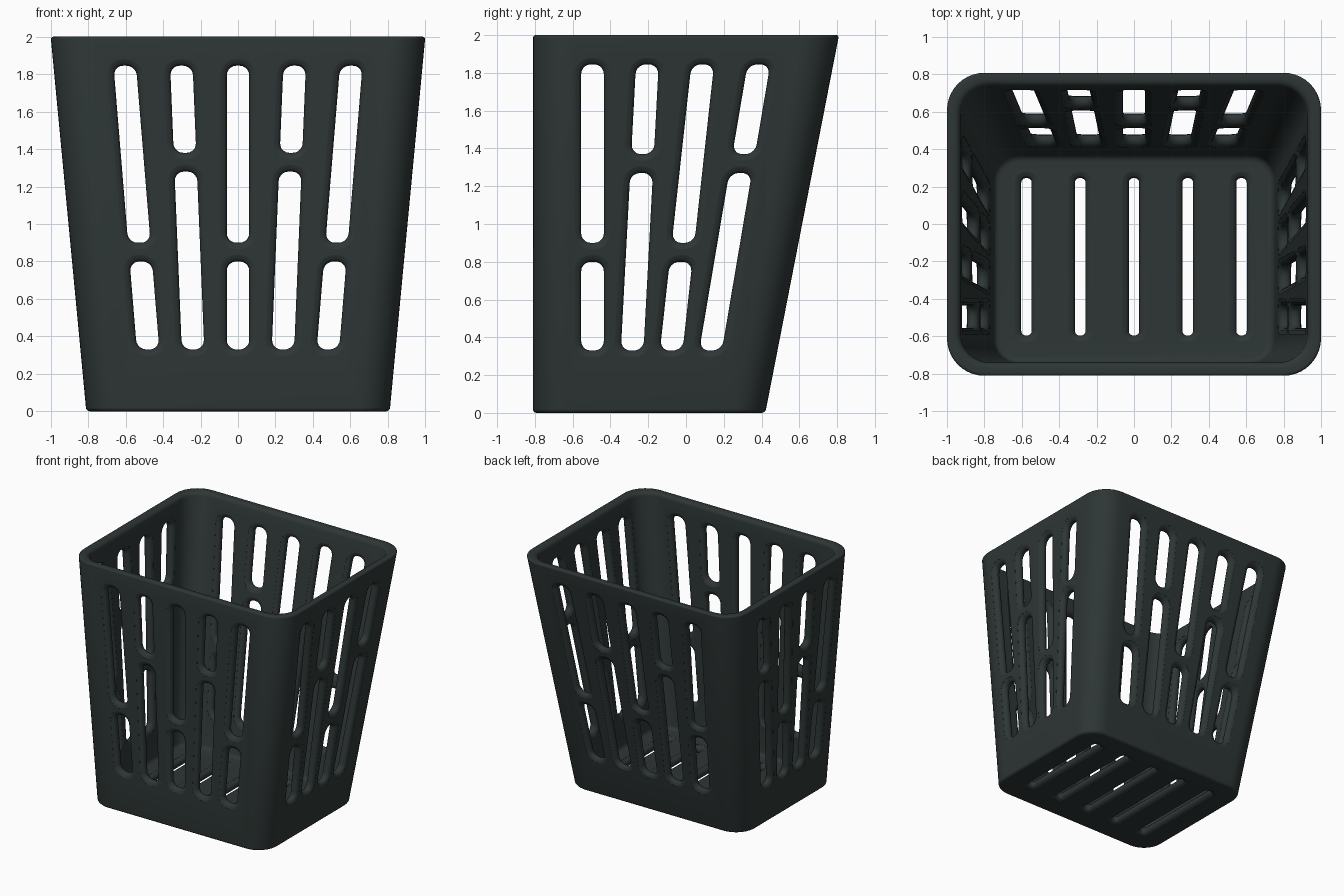
import bpy, bmesh
from math import sin, cos, pi, sqrt

cube = bpy.data.objects.get("Cube")
if cube:
    bpy.data.objects.remove(cube)

WALL = 0.07        # wall and floor thickness
ROUND = 0.035      # rounding of the slot edges
FRONT = -0.81      # the front wall is upright


def half_width(z):
    return 0.81 + 0.095 * z


def back(z):
    return 0.42 + 0.195 * z


def rounded_rect(x0, x1, y0, y1, r, steps):
    """Counter-clockwise outline with rounded corners."""
    pts = []
    corners = [(x1 - r, y1 - r), (x0 + r, y1 - r), (x0 + r, y0 + r), (x1 - r, y0 + r)]
    for q, (cx, cy) in enumerate(corners):
        for i in range(steps + 1):
            a = (q + i / steps) * pi / 2
            pts.append((cx + r * cos(a), cy + r * sin(a)))
    return pts


def loft(bm, rings):
    """Closed solid through a list of point rings, capped at both ends."""
    loops = [[bm.verts.new(p) for p in ring] for ring in rings]
    faces = [bm.faces.new(loops[0]), bm.faces.new(loops[-1])]
    n = len(loops[0])
    for a, b in zip(loops, loops[1:]):
        for i in range(n):
            j = (i + 1) % n
            faces.append(bm.faces.new((a[i], a[j], b[j], b[i])))
    bmesh.ops.recalc_face_normals(bm, faces=faces)


def make_object(name, bm):
    mesh = bpy.data.meshes.new(name)
    bm.to_mesh(mesh)
    bm.free()
    obj = bpy.data.objects.new(name, mesh)
    bpy.context.collection.objects.link(obj)
    return obj


# Basket shell: up the outside, over the rim, down the inside to the floor
def basket_ring(z, inset):
    w = half_width(z) - inset
    radius = 0.17 + 0.015 * z - inset * 0.6
    return [(x, y, z) for x, y in
            rounded_rect(-w, w, FRONT + inset, back(z) - inset, radius, 10)]


def arc(cz, ci, r, start, end, steps=5):
    """Rings following a rounded edge, as (z, inset) pairs."""
    angles = [start + (end - start) * i / steps for i in range(steps + 1)]
    return [(cz + r * sin(a), ci - r * cos(a)) for a in angles]


profile = arc(0.02, 0.02, 0.02, -pi / 2, 0)
profile += arc(1.985, 0.015, 0.015, 0, pi / 2)
profile += arc(1.97, WALL - 0.03, 0.03, pi / 2, pi)
profile += arc(WALL + 0.03, WALL + 0.03, 0.03, 0, -pi / 2)
bm = bmesh.new()
loft(bm, [basket_ring(z, inset) for z, inset in profile])
basket = make_object("basket", bm)

# Slot cutters: flared on both wall faces so the bars come out rounded
layers = [(-0.02, ROUND), (0.001, ROUND)]
for i in range(1, 10):
    d = WALL * i / 10
    e = min(d, WALL - d)
    layers.append((d, ROUND - sqrt(ROUND ** 2 - (ROUND - e) ** 2)))
layers += [(WALL - 0.001, ROUND), (WALL + 0.02, ROUND)]


def cut_slot(bm, half, v0, v1, centre, place):
    rings = []
    for depth, grow in layers:
        outline = rounded_rect(-half - grow, half + grow, v0 - grow, v1 + grow,
                               half * 0.85 + grow, 5)
        rings.append([place(u + centre(v), v, depth) for u, v in outline])
    loft(bm, rings)


def cut_column(bm, low, high, bridge, place):
    """Two slots, one above the other, leaning from low to high."""
    def centre(z):
        return low + (high - low) * (z - 0.33) / 1.51
    for z0, z1 in ((0.33, bridge - 0.05), (bridge + 0.05, 1.845)):
        cut_slot(bm, 0.06, z0, z1, centre, place)


bm = bmesh.new()
# Front and back walls
for place in (lambda u, z, d: (u, FRONT + d, z),
              lambda u, z, d: (u, back(z) - d, z)):
    for k in range(-2, 3):
        cut_column(bm, 0.24 * k, 0.302 * k, 1.33 if k % 2 else 0.85, place)
# Side walls
side_columns = [(-0.495, -0.495), (-0.285, -0.205), (-0.078, 0.088), (0.13, 0.385)]
for side in (-1, 1):
    for k, (low, high) in enumerate(side_columns):
        cut_column(bm, low, high, 1.32 if k % 2 else 0.85,
                   lambda u, z, d: (side * (half_width(z) - d), u, z))
# Floor
for k in range(-2, 3):
    cut_slot(bm, 0.028, -0.595, 0.245, lambda v: 0.287 * k,
             lambda u, v, d: (u, v, d))
cutter = make_object("slot_cutter", bm)
cutter.hide_render = True

bpy.context.view_layer.objects.active = basket
basket.select_set(True)
mod = basket.modifiers.new("slots", 'BOOLEAN')
mod.operation = 'DIFFERENCE'
mod.solver = 'EXACT'
mod.object = cutter
bpy.ops.object.modifier_apply(modifier=mod.name)
bpy.data.objects.remove(cutter)

# Dark plastic
mat = bpy.data.materials.new("dark_green_grey")
mat.use_nodes = True
colour = (0.027, 0.037, 0.036, 1)
mat.diffuse_color = colour
mat.node_tree.nodes["Principled BSDF"].inputs["Base Color"].default_value = colour
basket.data.materials.clear()
basket.data.materials.append(mat)
bpy.ops.object.shade_smooth_by_angle(angle=0.7)
